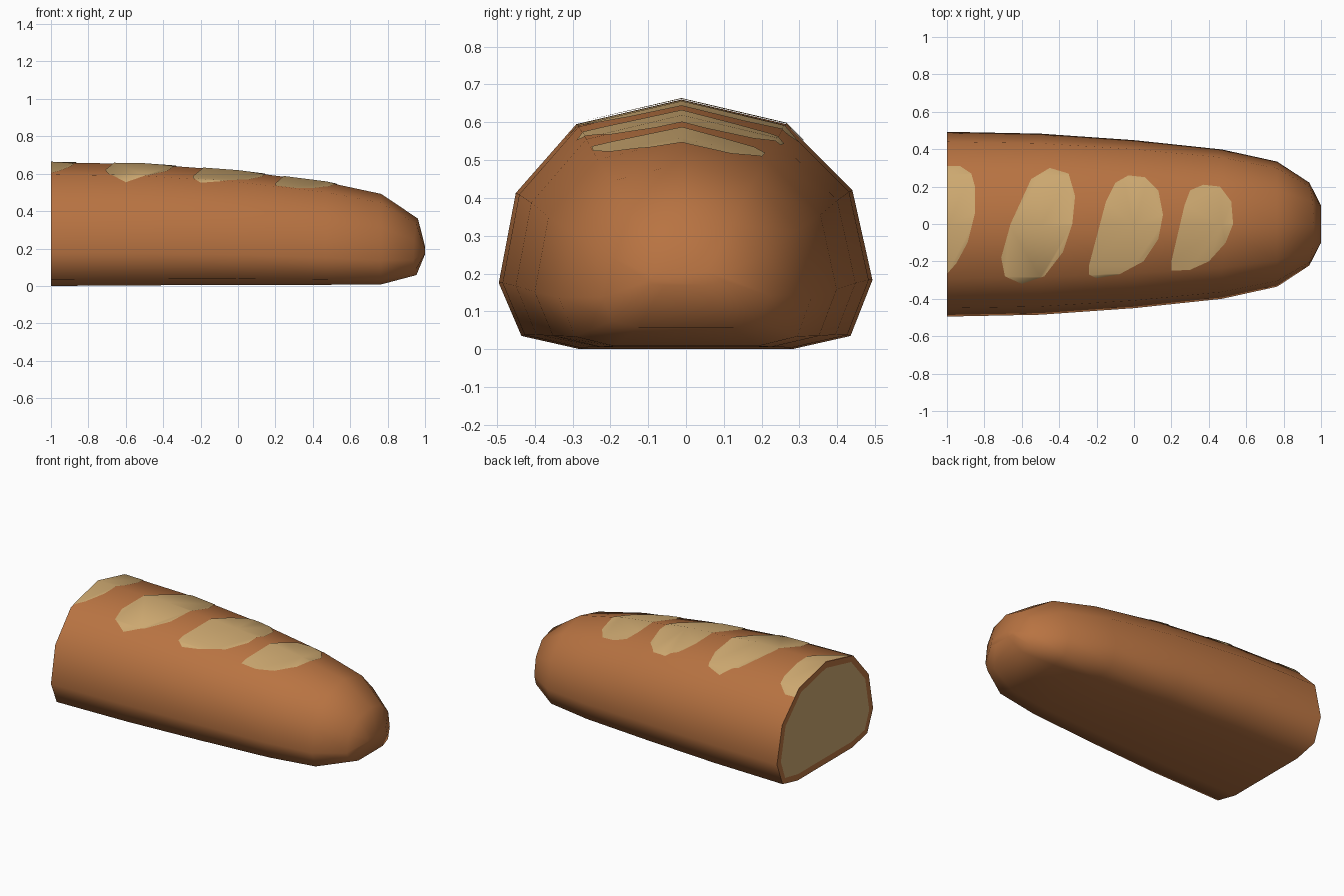
import bpy, bmesh, math
from mathutils import Vector

if "Cube" in bpy.data.objects:
    bpy.data.objects.remove(bpy.data.objects["Cube"])


def material(name, rgb):
    m = bpy.data.materials.new(name)
    m.diffuse_color = (*rgb, 1)
    m.use_nodes = True
    m.node_tree.nodes["Principled BSDF"].inputs["Base Color"].default_value = m.diffuse_color
    return m


CRUST = material("brown crust", (0.48, 0.172, 0.054))
CRUMB = material("pale crumb", (0.62, 0.40, 0.165))


def finish(bm, name, mats):
    mesh = bpy.data.meshes.new(name)
    bm.to_mesh(mesh)
    bm.free()
    for m in mats:
        mesh.materials.append(m)
    ob = bpy.data.objects.new(name, mesh)
    bpy.context.collection.objects.link(ob)
    bpy.ops.object.select_all(action='DESELECT')
    ob.select_set(True)
    bpy.context.view_layer.objects.active = ob
    bpy.ops.object.shade_smooth_by_angle(angle=math.radians(65))
    return ob


# Loaf cross-section at the cut end (y, z)
PROFILE = [(-0.28, 0), (0.28, 0), (0.435, 0.035), (0.493, 0.183), (0.44, 0.42),
           (0.265, 0.595), (-0.012, 0.66), (-0.29, 0.595), (-0.45, 0.413),
           (-0.495, 0.175), (-0.435, 0.035)]
# Stations along the loaf: x, half width, bottom, top
STATIONS = [(-1, 0.495, 0, 0.66), (-0.5, 0.485, 0.003, 0.652), (0, 0.45, 0.006, 0.615),
            (0.47, 0.40, 0.006, 0.555), (0.765, 0.335, 0.008, 0.492),
            (0.962, 0.222, 0.058, 0.36), (1.0, 0.10, 0.17, 0.21)]


def loaf_mesh():
    bm = bmesh.new()
    rings = []
    for x, w, lo, hi in STATIONS:
        ring = []
        for y, z in PROFILE:
            yy = y * w / 0.495
            bulge = 0.5 * yy * yy if 0.9 < x < 0.99 else 0
            ring.append(bm.verts.new((x - bulge, yy, lo + z / 0.66 * (hi - lo))))
        rings.append(ring)
    n = len(PROFILE)
    for a, b in zip(rings, rings[1:]):
        for i in range(n):
            j = (i + 1) % n
            bm.faces.new((a[i], b[i], b[j], a[j]))
    cut = bm.faces.new(rings[0])
    bm.faces.new(rings[-1])
    bmesh.ops.recalc_face_normals(bm, faces=bm.faces)
    return bm, cut


# Crust with the crumb inset in the cut end
bm, cut = loaf_mesh()
bmesh.ops.inset_individual(bm, faces=[cut], thickness=0.04)
cut.material_index = 1
finish(bm, "loaf", [CRUST, CRUMB])

# Scored slashes: outlines seen from above, clockwise
SLASHES = [
    [(-1.02, 0.31), (-0.93, 0.31), (-0.87, 0.27), (-0.85, 0.2), (-0.85, 0.06),
     (-0.89, -0.1), (-0.95, -0.21), (-1.02, -0.29)],
    [(-0.55, 0.24), (-0.45, 0.3), (-0.35, 0.27), (-0.315, 0.15), (-0.33, 0),
     (-0.38, -0.15), (-0.48, -0.28), (-0.6, -0.32), (-0.69, -0.28),
     (-0.71, -0.18), (-0.66, 0)],
    [(-0.15, 0.12), (-0.1, 0.22), (-0.03, 0.26), (0.06, 0.25), (0.13, 0.18),
     (0.155, 0.05), (0.13, -0.08), (0.05, -0.2), (-0.08, -0.27), (-0.2, -0.29),
     (-0.24, -0.27), (-0.24, -0.22)],
    [(0.27, 0.1), (0.3, 0.18), (0.37, 0.21), (0.46, 0.2), (0.52, 0.12), (0.53, 0),
     (0.49, -0.1), (0.4, -0.2), (0.3, -0.245), (0.2, -0.25), (0.2, -0.2)],
]
for k, outline in enumerate(SLASHES):
    # Trim a copy of the upper crust to the outline and lift it slightly
    bm, _ = loaf_mesh()
    low = [f for f in bm.faces if f.normal.z < 0.3]
    bmesh.ops.delete(bm, geom=low, context='FACES')
    for p, q in zip(outline, outline[1:] + outline[:1]):
        bmesh.ops.bisect_plane(bm, geom=bm.verts[:] + bm.edges[:] + bm.faces[:],
                               plane_co=Vector((*p, 0)),
                               plane_no=Vector((p[1] - q[1], q[0] - p[0], 0)),
                               clear_outer=True)
    bmesh.ops.translate(bm, verts=bm.verts, vec=(0, 0, 0.004))
    finish(bm, f"slash_{k + 1}", [CRUMB])
